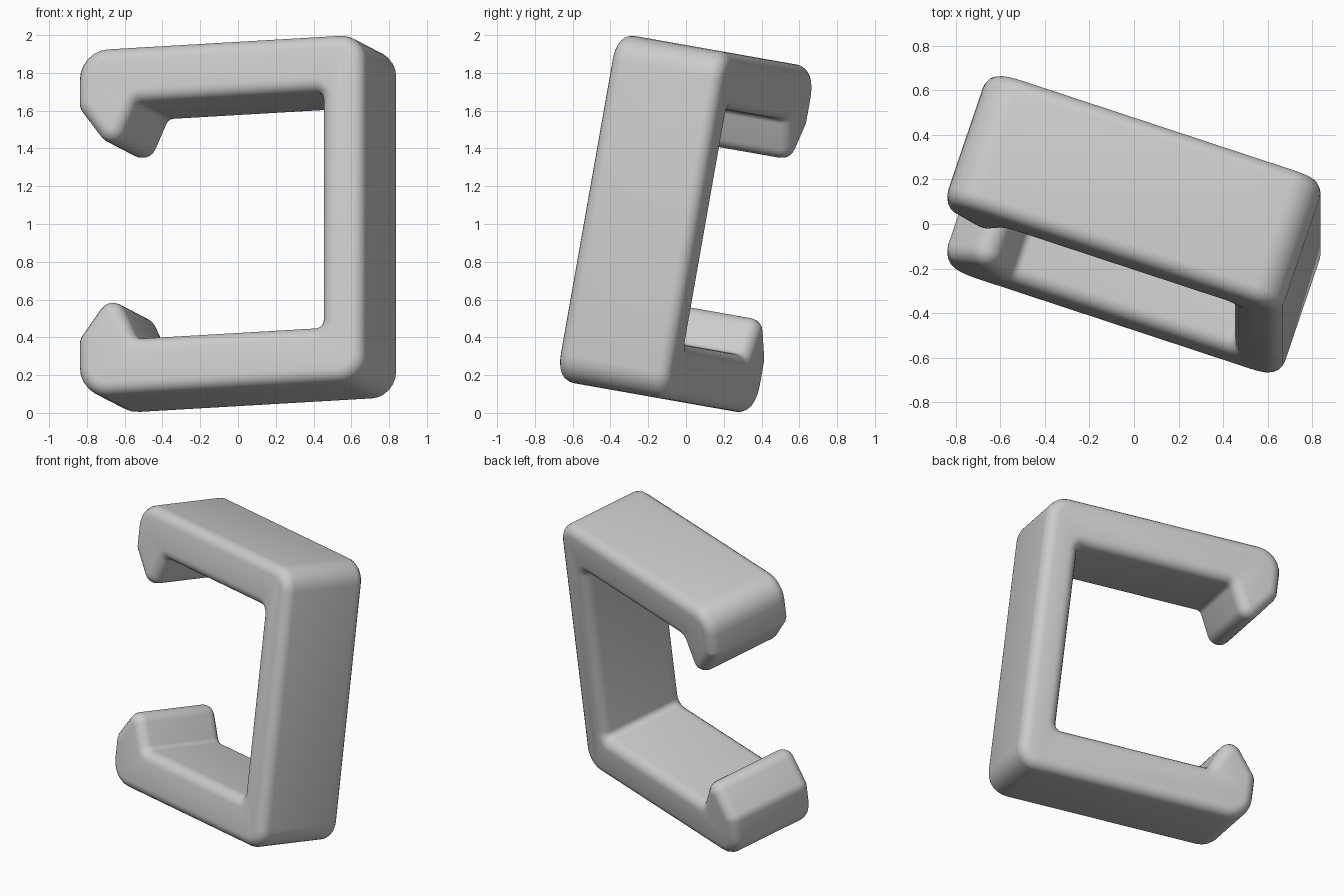
import bpy, bmesh, math
from mathutils import Matrix, Vector

if "Cube" in bpy.data.objects:
    bpy.data.objects.remove(bpy.data.objects["Cube"])

DEPTH, EDGE = 0.63, 0.07


def rounded(corners, steps=6):
    """Closed outline with every (u, w, radius) corner replaced by an arc."""
    out = []
    for i, (u, w, r) in enumerate(corners):
        p = Vector((u, w))
        a = (Vector(corners[i - 1][:2]) - p).normalized()
        b = (Vector(corners[(i + 1) % len(corners)][:2]) - p).normalized()
        half = a.angle(b) / 2
        centre = p + (a + b).normalized() * (r / math.sin(half))
        start = p + a * (r / math.tan(half)) - centre
        end = p + b * (r / math.tan(half)) - centre
        sweep = end.angle_signed(start)
        for k in range(steps + 1):
            out.append(centre + Matrix.Rotation(sweep * k / steps, 2) @ start)
    return out


# Upper half of the clip outline, mirrored for the lower half
upper = [
    (0.565, 0.632, 0.04),    # inner corner by the post
    (-0.475, 0.632, 0.04),   # foot of the hook
    (-0.60, 0.36, 0.076),    # hook tip
    (-0.797, 0.62, 0.08),    # hook shoulder
    (-0.797, 0.933, 0.16),   # outer corner above the hook
    (0.797, 0.933, 0.14),    # outer corner above the post
]
lower = [(u, -w, r) for u, w, r in reversed(upper)]

# Extrude the outline and round both rims
bm = bmesh.new()
front = bm.faces.new([bm.verts.new((p.x, -DEPTH / 2, p.y)) for p in rounded(upper + lower)])
ext = bmesh.ops.extrude_face_region(bm, geom=[front], use_keep_orig=True)
moved = [g for g in ext["geom"] if isinstance(g, bmesh.types.BMVert)]
bmesh.ops.translate(bm, verts=moved, vec=(0, DEPTH, 0))
bmesh.ops.recalc_face_normals(bm, faces=bm.faces)
rims = [e for e in bm.edges if abs(e.verts[0].co.y - e.verts[1].co.y) < 1e-5]
bmesh.ops.bevel(bm, geom=rims, offset=EDGE, segments=5, profile=0.5,
                affect='EDGES', clamp_overlap=False)

# Tilt the clip and lift it to the ground
tilt = Matrix.Rotation(math.radians(-10), 4, 'X') @ Matrix.Rotation(math.radians(-18.5), 4, 'Z')
bm.transform(Matrix.Translation((0, 0, 1)) @ tilt)

mesh = bpy.data.meshes.new("clip_body")
bm.to_mesh(mesh)
bm.free()
clip = bpy.data.objects.new("clip_body", mesh)
bpy.context.collection.objects.link(clip)

# Plain grey material
grey = bpy.data.materials.new("light_grey")
grey.use_nodes = True
colour = (0.6, 0.6, 0.6, 1)
grey.diffuse_color = colour
grey.node_tree.nodes["Principled BSDF"].inputs["Base Color"].default_value = colour
mesh.materials.append(grey)

bpy.ops.object.select_all(action='DESELECT')
clip.select_set(True)
bpy.context.view_layer.objects.active = clip
bpy.ops.object.shade_smooth_by_angle(angle=math.radians(35))
